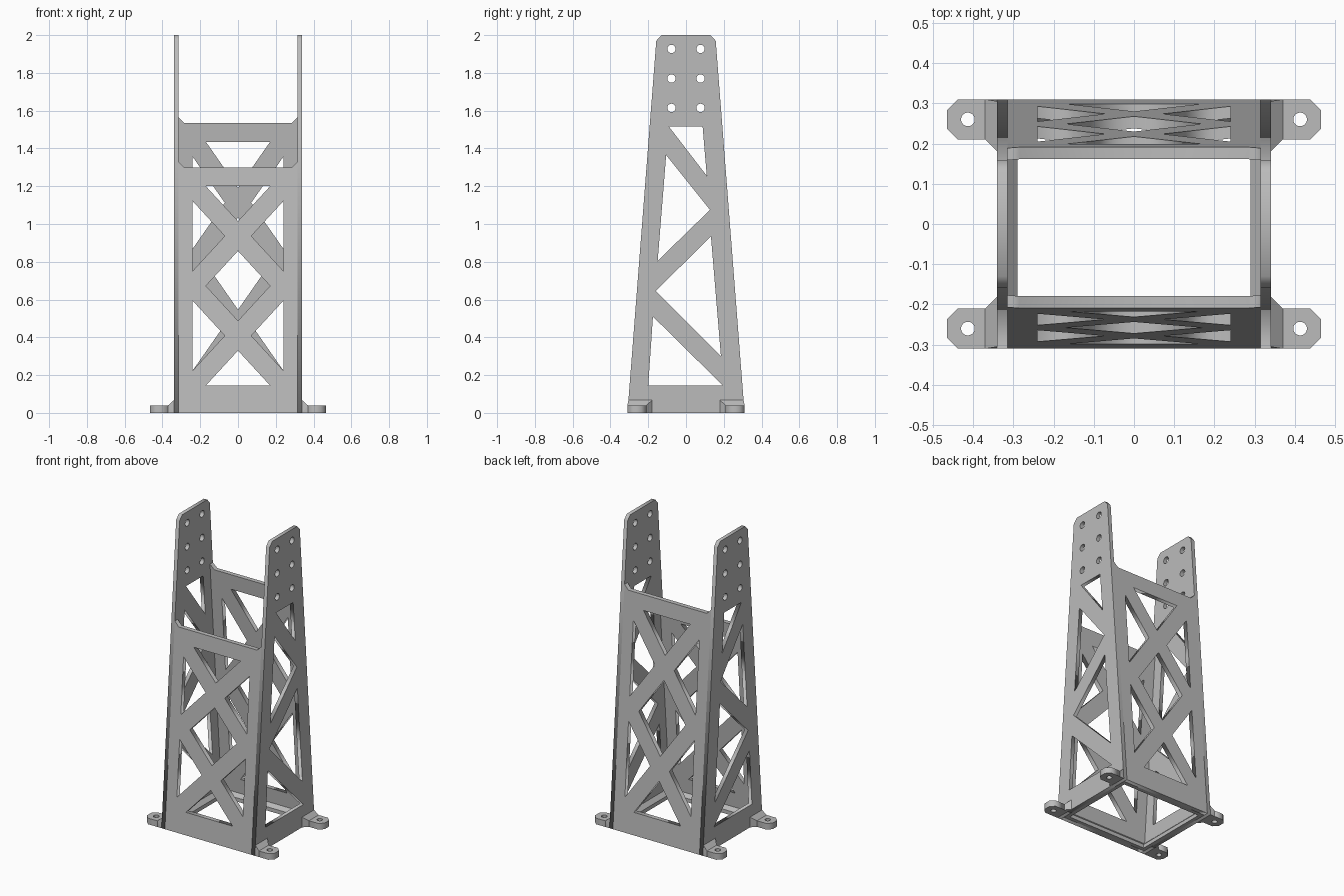
import bpy, bmesh, math
from mathutils import Vector

if "Cube" in bpy.data.objects:
    bpy.data.objects.remove(bpy.data.objects["Cube"])

grey = bpy.data.materials.new("mid_grey")
grey.use_nodes = True
grey.diffuse_color = (0.5, 0.5, 0.5, 1)
grey.node_tree.nodes["Principled BSDF"].inputs["Base Color"].default_value = (0.5, 0.5, 0.5, 1)

WALL_IN, WALL_OUT = 0.315, 0.34   # inner and outer x of the side walls
THICK = 0.03                      # end wall thickness
CH = 0.03                         # common chamfer


def half_depth(z):
    """Outer half depth of the tapering tower at height z."""
    return 0.31 - 0.0775 * z


def finish(name, bm):
    bmesh.ops.remove_doubles(bm, verts=bm.verts, dist=1e-5)
    bmesh.ops.recalc_face_normals(bm, faces=bm.faces)
    mesh = bpy.data.meshes.new(name)
    bm.to_mesh(mesh)
    bm.free()
    mesh.materials.append(grey)
    obj = bpy.data.objects.new(name, mesh)
    bpy.context.collection.objects.link(obj)
    return obj


def plate(name, loops, place):
    """Filled outline with holes; place(u, v, t) maps it to space, t = 0..1 through it."""
    curve = bpy.data.curves.new(name + "_outline", "CURVE")
    curve.dimensions, curve.fill_mode, curve.extrude = "2D", "BOTH", 0.5
    for loop in loops:
        spline = curve.splines.new("POLY")
        spline.points.add(len(loop) - 1)
        for point, (u, v) in zip(spline.points, loop):
            point.co = (u, v, 0, 1)
        spline.use_cyclic_u = True
    temp = bpy.data.objects.new(name + "_temp", curve)
    bpy.context.collection.objects.link(temp)
    bpy.context.view_layer.update()
    graph = bpy.context.evaluated_depsgraph_get()
    mesh = bpy.data.meshes.new_from_object(temp.evaluated_get(graph))
    bm = bmesh.new()
    bm.from_mesh(mesh)
    bpy.data.objects.remove(temp)
    bpy.data.curves.remove(curve)
    bpy.data.meshes.remove(mesh)
    for v in bm.verts:
        v.co = Vector(place(v.co.x, v.co.y, v.co.z + 0.5))
    return finish(name, bm)


def hull(name, points):
    bm = bmesh.new()
    for p in points:
        bm.verts.new(p)
    bmesh.ops.convex_hull(bm, input=bm.verts)
    return finish(name, bm)


def circle(cx, cy, r, n=24):
    return [(cx + r * math.cos(math.tau * i / n), cy + r * math.sin(math.tau * i / n))
            for i in range(n)]


# Side walls: tapering outline, zigzag truss and bolt holes
right_edge = [(half_depth(0), 0), (half_depth(1.97), 1.97), (0.13, 2.0)]
side_loops = [right_edge + [(-y, z) for y, z in reversed(right_edge)],
              [(-0.09, 1.515), (0.088, 1.515), (0.11, 1.255)],
              [(-0.105, 1.365), (0.127, 1.075), (-0.15, 0.805)],
              [(0.132, 0.935), (-0.16, 0.645), (0.185, 0.30)],
              [(-0.175, 0.51), (-0.2, 0.145), (0.195, 0.145)]]
side_loops += [circle(y, z, 0.022) for y in (-0.077, 0.077) for z in (1.615, 1.77, 1.927)]
for side, s in (("left", 1), ("right", -1)):
    plate(side + "_wall", side_loops,
          lambda y, z, t: (s * (WALL_IN + t * (WALL_OUT - WALL_IN)), y, z))


# End walls: two stacked X braces under a top rail with corner gussets
def brace_holes(low, high):
    unit = (high - low) / 4
    h = unit - 0.079
    mid = low + 2 * unit
    holes = [[(-0.17, low), (0.17, low), (0, low + h)],
             [(-0.17, high), (0.17, high), (0, high - h)],
             [(0, mid + h), (0.17, mid), (0, mid - h), (-0.17, mid)]]
    for s in (1, -1):
        for c in (low + unit, high - unit):
            holes.append([(s * 0.24, c - h), (s * 0.24, c + h), (s * 0.07, c)])
    return holes


for end, s, top, brace_top in (("front", -1, 1.30, 1.20), ("back", 1, 1.535, 1.435)):
    w = WALL_IN
    outline = [(-w, 0), (w, 0), (w, top + CH), (w - CH, top), (CH - w, top), (-w, top + CH)]
    plate(end + "_wall", [outline] + brace_holes(0.145, brace_top),
          lambda x, z, t: (x, s * (half_depth(z) - t * THICK), z))

# Inner base rim with a chamfered top edge
for side, s in (("left", 1), ("right", -1)):
    rim = [(WALL_IN, 0), (WALL_IN, 0.05), (0.29, 0.025), (0.29, 0)]
    hull(side + "_base_rim", [(s * x, y, z) for x, z in rim for y in (-0.28, 0.28)])
for end, s in (("front", -1), ("back", 1)):
    rim = [(0.282, 0), (0.278, 0.05), (0.255, 0.025), (0.255, 0)]
    hull(end + "_base_rim", [(x, s * y, z) for y, z in rim for x in (-WALL_IN, WALL_IN)])

# Mounting feet with bolt holes, and the sloped gussets that join them to the walls
foot = [(0.37, 0.31), (0.438, 0.31), (0.465, 0.283), (0.465, 0.237), (0.438, 0.21), (0.37, 0.21)]
for side, sx in (("left", 1), ("right", -1)):
    for end, sy in (("front", -1), ("back", 1)):
        plate(f"{end}_{side}_foot", [foot, circle(0.413, 0.26, 0.017)],
              lambda x, y, t: (sx * x, sy * y, 0.04 * t))
        gusset = [(WALL_OUT, 0.31, 0), (WALL_OUT, 0.18, 0), (0.37, 0.31, 0), (0.37, 0.21, 0),
                  (WALL_OUT, 0.305, 0.067), (WALL_OUT, 0.18, 0.067),
                  (0.37, 0.31, 0.04), (0.37, 0.21, 0.04)]
        hull(f"{end}_{side}_foot_gusset", [(sx * x, sy * y, z) for x, y, z in gusset])
